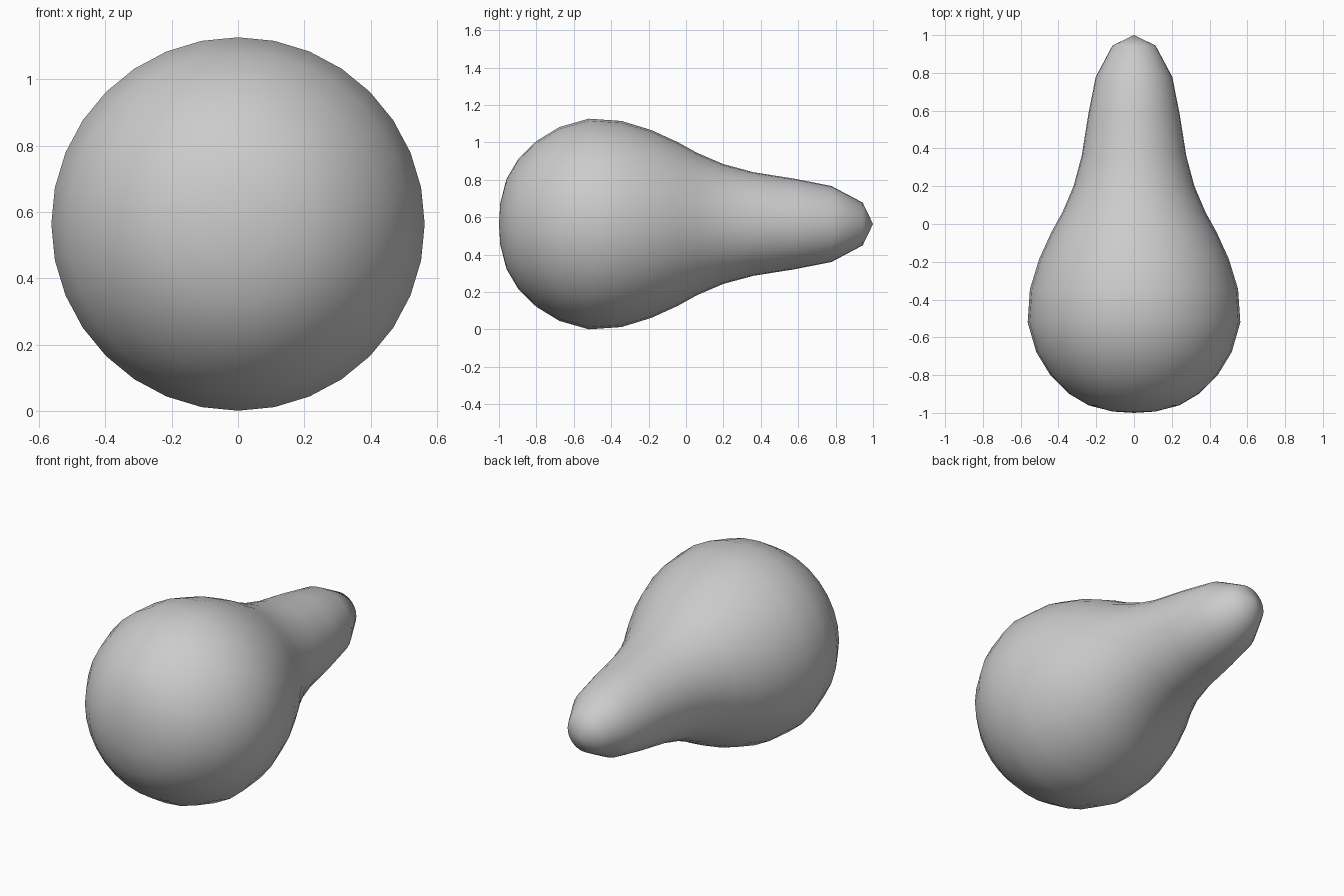
import bpy, bmesh, math

if "Cube" in bpy.data.objects:
    bpy.data.objects.remove(bpy.data.objects["Cube"])

SIDES = 32
AXIS_Z = 0.564
# Profile: (position along y, radius)
PROFILE = [(-0.993, 0.112), (-0.96, 0.24), (-0.897, 0.347), (-0.80, 0.443),
           (-0.677, 0.518), (-0.52, 0.563), (-0.345, 0.551), (-0.185, 0.502),
           (-0.045, 0.438), (0.062, 0.379), (0.20, 0.32), (0.36, 0.277),
           (0.58, 0.242), (0.778, 0.203), (0.945, 0.114)]

bm = bmesh.new()


def ring(y, r):
    return [bm.verts.new((r * math.cos(a), y, AXIS_Z + r * math.sin(a)))
            for a in (2 * math.pi * i / SIDES for i in range(SIDES))]


# Pear-shaped body turned around the y axis
rings = [ring(y, r) for y, r in PROFILE]
for a, b in zip(rings, rings[1:]):
    for i in range(SIDES):
        j = (i + 1) % SIDES
        bm.faces.new((a[i], a[j], b[j], b[i]))

# Rounded ends closed by fans
for y, loop in ((-1.0, rings[0]), (1.0, rings[-1])):
    pole = bm.verts.new((0, y, AXIS_Z))
    for i in range(SIDES):
        bm.faces.new((loop[i], loop[(i + 1) % SIDES], pole))

bmesh.ops.recalc_face_normals(bm, faces=bm.faces)
for f in bm.faces:
    f.smooth = True
mesh = bpy.data.meshes.new("pear_body")
bm.to_mesh(mesh)
bm.free()
bpy.context.collection.objects.link(bpy.data.objects.new("pear_body", mesh))
